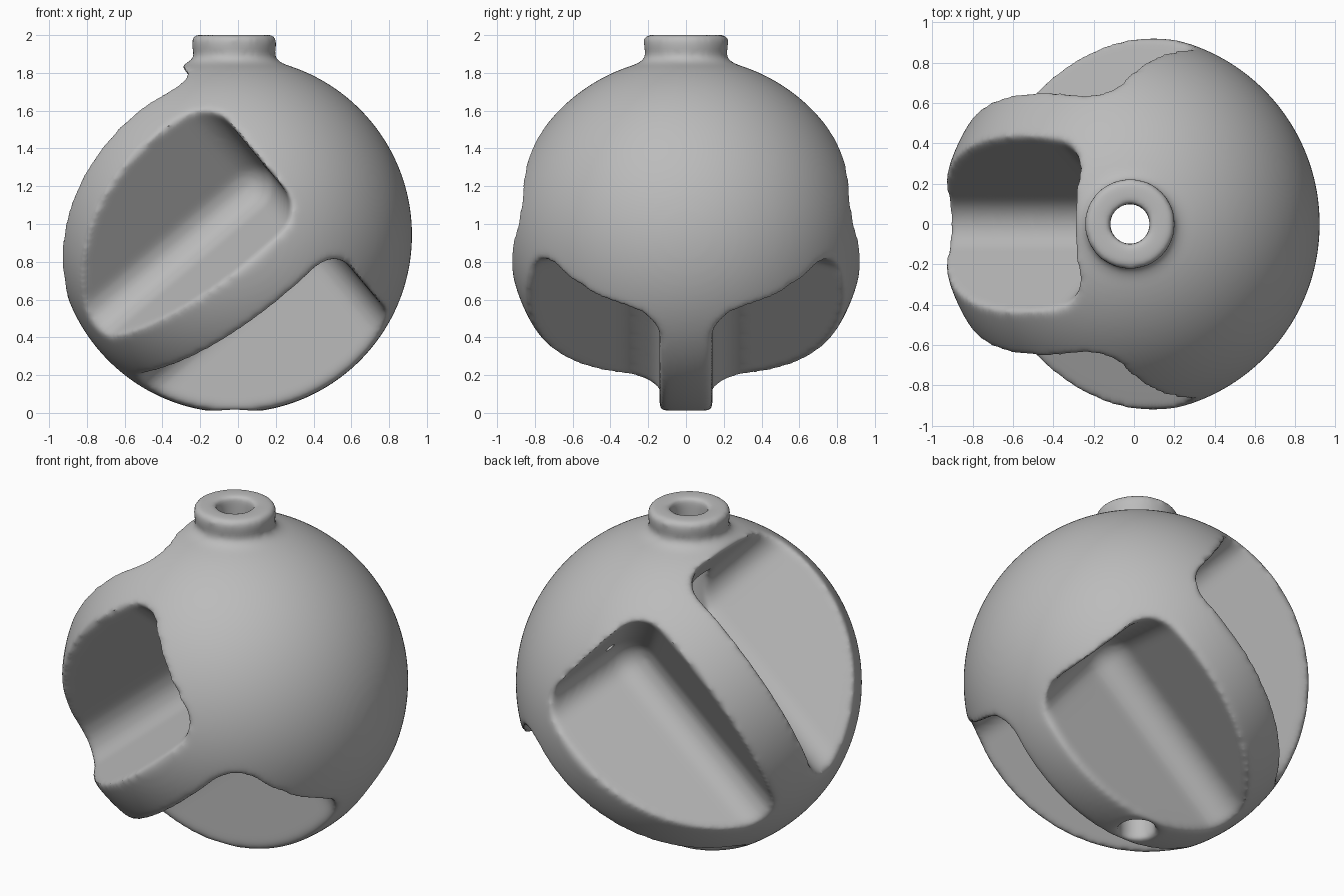
import bpy, bmesh
from math import sin, cos, pi, radians
from mathutils import Matrix, Vector

if "Cube" in bpy.data.objects:
    bpy.data.objects.remove(bpy.data.objects["Cube"], do_unlink=True)

RADIUS = 0.942
CENTRE = Vector((-0.02, 0, 0.942))
TILT = radians(40)       # rise of the axis the pockets are arranged around
POCKETS = 5
HALF = pi / POCKETS      # half the angle of one pocket
RIB = 0.14               # half thickness of the ribs between pockets
FILLET = 0.15            # rounding inside the pockets
END = 0.36               # end wall position along the tilted axis

# Tilted frame: local z runs along the pockets, local x points up and left
axis = Vector((cos(TILT), 0, sin(TILT)))
side = Vector((-sin(TILT), 0, cos(TILT)))
frame = Matrix.Translation(CENTRE) @ Matrix((side, axis.cross(side), axis)).transposed().to_4x4()


def make_object(name, bm):
    bmesh.ops.recalc_face_normals(bm, faces=bm.faces)
    mesh = bpy.data.meshes.new(name)
    bm.to_mesh(mesh)
    bm.free()
    obj = bpy.data.objects.new(name, mesh)
    bpy.context.collection.objects.link(obj)
    return obj


def loft(bm, rings):
    """Skin closed rings of points and cap both ends."""
    loops = [[bm.verts.new(p) for p in ring] for ring in rings]
    for low, high in zip(loops, loops[1:]):
        for i in range(len(low)):
            j = (i + 1) % len(low)
            bm.faces.new((low[i], low[j], high[j], high[i]))
    bm.faces.new(loops[0])
    bm.faces.new(loops[-1])


def circle(r, z, x=0.0, n=64):
    return [Vector((x + r * cos(2 * pi * i / n), r * sin(2 * pi * i / n), z)) for i in range(n)]


def wedge(r, z):
    """Cross-section of a pocket: a V with a round bottom of radius r."""
    middle = Vector(((RIB + FILLET) / sin(HALF), 0, z))
    start, steps = HALF + pi / 2, 14
    sweep = 2 * (pi - start)
    arc = [start + sweep * i / steps for i in range(steps + 1)]
    pts = [middle + r * Vector((cos(a), sin(a), 0)) for a in arc]
    first = pts[0] + 1.2 * Vector((cos(HALF), sin(HALF), 0))
    last = pts[-1] + 1.2 * Vector((cos(HALF), -sin(HALF), 0))
    return [first] + pts + [last]


def boolean(obj, cutter, operation):
    mod = obj.modifiers.new(operation.title(), 'BOOLEAN')
    mod.object, mod.operation, mod.solver = cutter, operation, 'EXACT'
    cutter.hide_render = True


# Ball
bm = bmesh.new()
bmesh.ops.create_uvsphere(bm, u_segments=128, v_segments=64, radius=RADIUS,
                          matrix=Matrix.Translation(CENTRE))
ball = make_object("pocketed_ball", bm)

# Neck with a flared foot
bm = bmesh.new()
profile = [(0.25, 1.6), (0.3, 1.80), (0.27, 1.84), (0.225, 1.87), (0.205, 1.895),
           (0.222, 1.92), (0.226, 1.985), (0.205, 2.002)]
loft(bm, [circle(r, z, CENTRE.x) for r, z in profile])
neck = make_object("neck", bm)

# Ring of five pockets, open at the lower left end
bm = bmesh.new()
angles = [radians(86) * i / 10 for i in range(11)]
sections = [wedge(FILLET, -1.3)] + [
    wedge(FILLET * cos(a), END - FILLET + FILLET * sin(a)) for a in angles]
for k in range(POCKETS):
    place = frame @ Matrix.Rotation(2 * HALF * k, 4, 'Z')
    loft(bm, [[place @ p for p in ring] for ring in sections])
pockets = make_object("pocket_cutter", bm)

# Vertical bore through neck and ball
bm = bmesh.new()
loft(bm, [circle(0.1, z, CENTRE.x) for z in (-0.2, 2.2)])
bore = make_object("bore_cutter", bm)

# Small vent in the end wall of each pocket
bm = bmesh.new()
for k in range(POCKETS):
    place = frame @ Matrix.Rotation(2 * HALF * k, 4, 'Z')
    loft(bm, [[place @ p for p in circle(0.03, z, 0.53, 16)] for z in (0.2, 0.45)])
vents = make_object("vent_cutter", bm)

# Combine the parts, then soften all the rims
boolean(ball, neck, 'UNION')
boolean(ball, pockets, 'DIFFERENCE')
boolean(ball, bore, 'DIFFERENCE')
remesh = ball.modifiers.new("Remesh", 'REMESH')
remesh.mode, remesh.voxel_size = 'VOXEL', 0.016
soften = ball.modifiers.new("Soften", 'SMOOTH')
soften.factor, soften.iterations = 0.5, 20
boolean(ball, vents, 'DIFFERENCE')

# Apply and remove the helpers
bpy.ops.object.select_all(action='DESELECT')
ball.select_set(True)
bpy.context.view_layer.objects.active = ball
bpy.ops.object.convert(target='MESH')
for helper in (neck, pockets, bore, vents):
    bpy.data.objects.remove(helper, do_unlink=True)
bpy.ops.object.shade_smooth_by_angle(angle=radians(40))

# Grey material
grey = bpy.data.materials.new("plain_grey")
grey.use_nodes = True
grey.diffuse_color = (0.5, 0.5, 0.5, 1)
grey.node_tree.nodes["Principled BSDF"].inputs["Base Color"].default_value = (0.5, 0.5, 0.5, 1)
ball.data.materials.clear()
ball.data.materials.append(grey)
